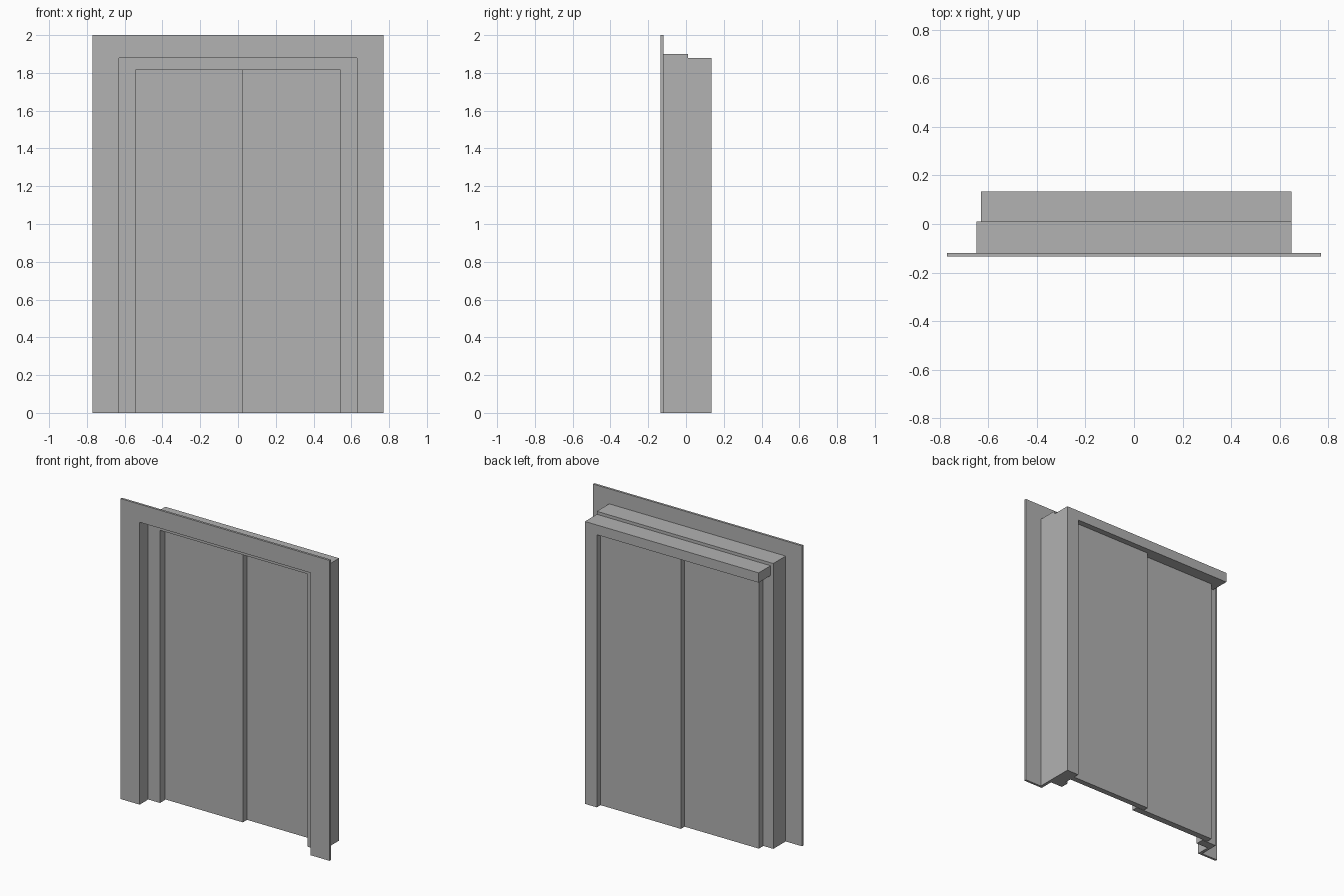
import bpy
import bmesh

cube = bpy.data.objects.get("Cube")
if cube:
    bpy.data.objects.remove(cube, do_unlink=True)

GREY = (0.445, 0.445, 0.445, 1.0)
grey = bpy.data.materials.new("plain grey")
grey.use_nodes = True
grey.diffuse_color = GREY
grey.node_tree.nodes["Principled BSDF"].inputs["Base Color"].default_value = GREY


def extrude_outline(name, outline, front, back):
    """Solid made from an (x, z) outline, running from y = front to y = back."""
    bm = bmesh.new()
    face = bm.faces.new([bm.verts.new((x, front, z)) for x, z in outline])
    grown = bmesh.ops.extrude_face_region(bm, geom=[face])
    verts = [g for g in grown["geom"] if isinstance(g, bmesh.types.BMVert)]
    bmesh.ops.translate(bm, verts=verts, vec=(0, back - front, 0))
    bmesh.ops.recalc_face_normals(bm, faces=bm.faces)
    mesh = bpy.data.meshes.new(name)
    bm.to_mesh(mesh)
    bm.free()
    mesh.materials.append(grey)
    obj = bpy.data.objects.new(name, mesh)
    bpy.context.collection.objects.link(obj)
    return obj


def arch(name, outer, top, inner, head, front, back):
    """Symmetrical door surround, open at the floor."""
    half = [(outer, 0), (outer, top)]
    hole = [(inner, head), (inner, 0)]
    outline = ([(-x, z) for x, z in half] + half[::-1]
               + hole[::-1] + [(-x, z) for x, z in hole])
    return extrude_outline(name, outline, front, back)


def block(name, x0, x1, front, back, top, bottom=0):
    outline = [(x0, bottom), (x0, top), (x1, top), (x1, bottom)]
    return extrude_outline(name, outline, front, back)


HEAD = 1.815     # underside of the lintel and the door stop
STEP = 0.01      # where the front lining meets the rear frame
BACK = 0.135

# Front surround: flat casing, thin lining and the stop inside it
arch("front_casing", 0.77, 2.0, 0.63, 1.88, -BACK, -0.12)
arch("jamb_lining", 0.65, 1.90, 0.63, 1.88, -0.12, STEP)
arch("door_stop", 0.63, 1.88, 0.543, HEAD, -0.045, STEP)

# Rear frame: lintel over both panels, a post on the left side only
block("rear_lintel", -0.63, 0.65, STEP, BACK, 1.88, HEAD)
block("rear_post", 0.562, 0.65, STEP, BACK, HEAD)

# Two overlapping sliding panels on separate tracks
block("right_door_panel", -0.577, 0.025, 0.015, 0.057, HEAD)
block("left_door_panel", -0.03, 0.562, 0.059, 0.096, HEAD)
